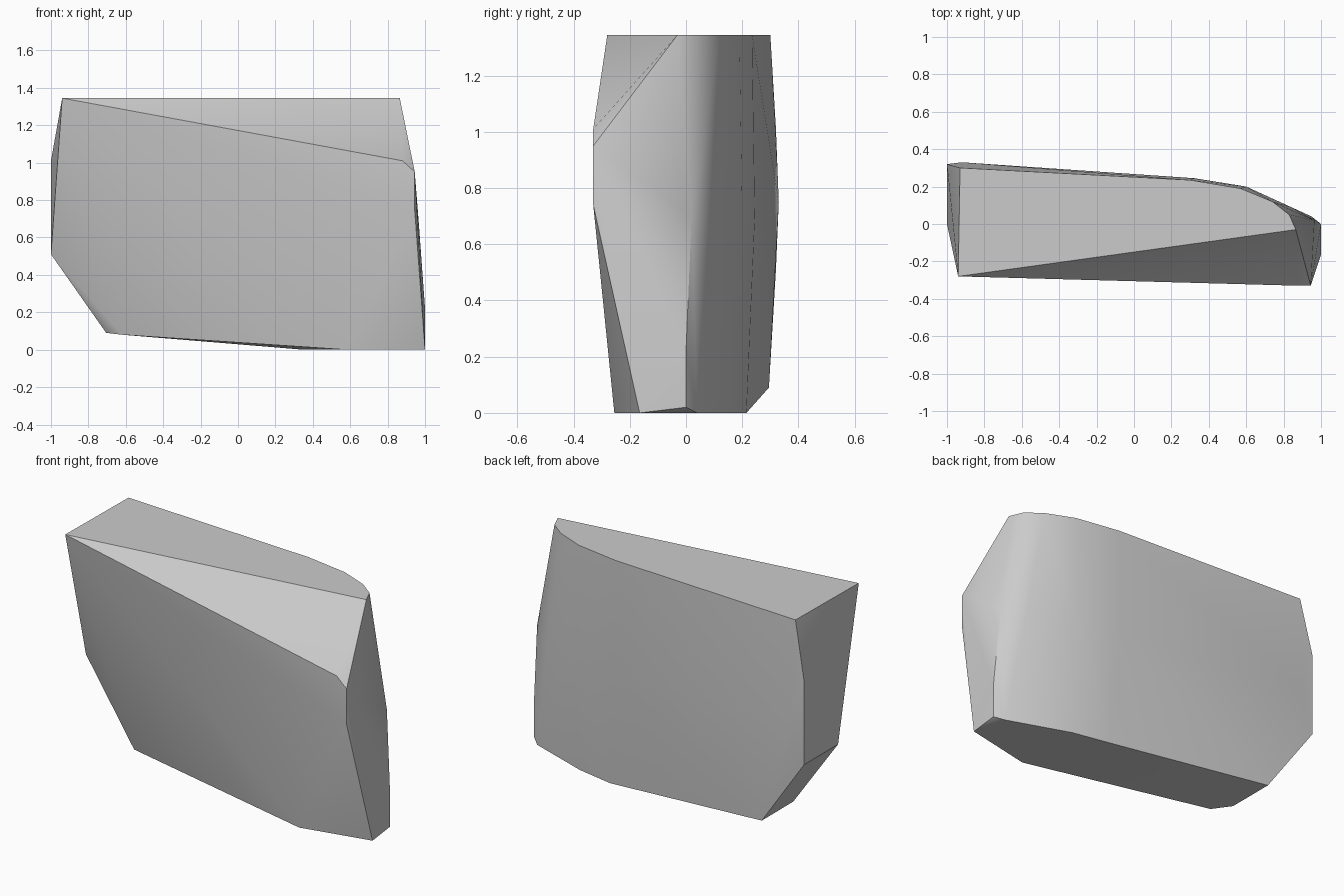
import bpy
import bmesh
import math
from mathutils import Vector

# Clear only the default cube
default_cube = bpy.data.objects.get("Cube")
if default_cube:
    bpy.data.objects.remove(default_cube, do_unlink=True)


def make_material(name, colour):
    material = bpy.data.materials.new(name)
    material.use_nodes = True
    material.diffuse_color = colour
    shader = next(n for n in material.node_tree.nodes if n.type == "BSDF_PRINCIPLED")
    shader.inputs["Base Color"].default_value = colour
    return material


def convex_block(name, corners, material, sharp_angle):
    """Wrap a closed convex skin around the corner points."""
    mesh = bpy.data.meshes.new(name)
    bm = bmesh.new()
    for corner in corners:
        bm.verts.new(Vector(corner))
    hull = bmesh.ops.convex_hull(bm, input=bm.verts)
    loose = {v for v in hull["geom_interior"] + hull["geom_unused"]
             if isinstance(v, bmesh.types.BMVert)}
    bmesh.ops.delete(bm, geom=list(loose), context="VERTS")
    # Merge the flat triangles of the top and base into single faces
    bmesh.ops.dissolve_limit(bm, angle_limit=math.radians(0.5),
                             verts=bm.verts, edges=bm.edges)
    bmesh.ops.recalc_face_normals(bm, faces=bm.faces)
    bm.to_mesh(mesh)
    bm.free()
    mesh.materials.append(material)
    block = bpy.data.objects.new(name, mesh)
    bpy.context.scene.collection.objects.link(block)
    bpy.ops.object.select_all(action="DESELECT")
    block.select_set(True)
    bpy.context.view_layer.objects.active = block
    bpy.ops.object.shade_smooth_by_angle(angle=sharp_angle)
    return block


# Flat top outline, curving round at the back of the +x end
top_height = 1.345
top_outline = [(x, y, top_height) for x, y in (
    (-.94, -.28), (-.93, .3), (.3, .235), (.57, .19),
    (.74, .12), (.83, .05), (.865, -.03))]

# Bulging middle of the back and the +x end
belly = [(-.92, .33, .75), (.32, .245, .7), (.6, .2, .7),
         (.84, .09, .7), (.965, .02, .7), (1, 0, .22)]

# Slanted end on the -x side
slanted_end = [(-1, .32, 1.01), (-1, .32, .51), (-1, 0, .51)]

# Front shoulder on the +x side
shoulder = [(.88, -.33, 1.01), (.945, -.33, .95), (.945, -.33, .74)]

# Base, lifted towards the -x end
base_outline = [(-.705, .295, .09), (-.705, 0, .09), (-.62, -.09, .08),
                (.58, -.255, 0), (1, -.165, 0), (1, 0, .02),
                (.95, .04, 0), (.58, .17, 0), (.35, .215, 0)]

stone_grey = make_material("stone grey", (.6, .6, .6, 1))
convex_block("stone_block", top_outline + belly + slanted_end + shoulder + base_outline,
             stone_grey, math.radians(30))
